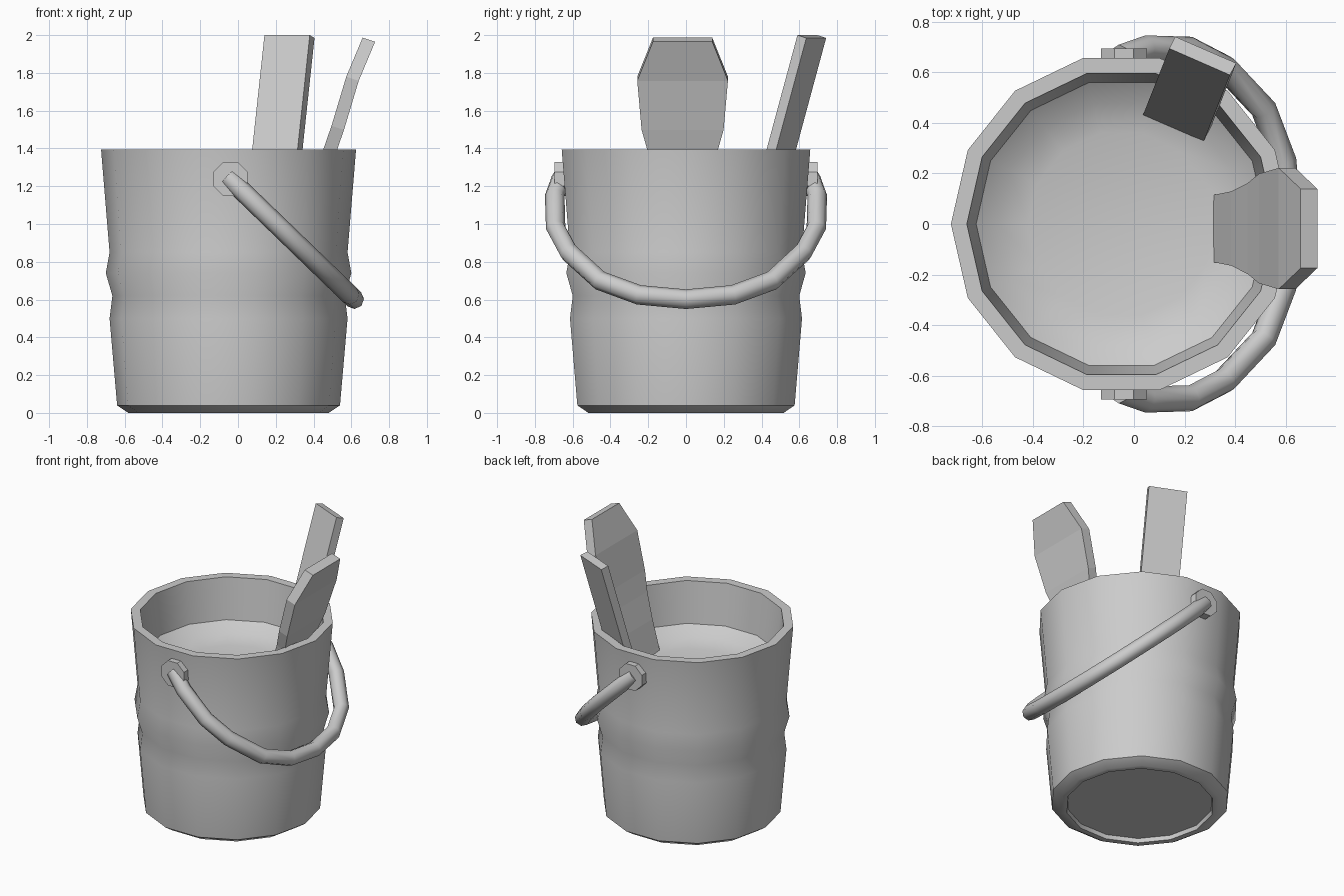
import bpy, bmesh, math
from mathutils import Vector

if "Cube" in bpy.data.objects:
    bpy.data.objects.remove(bpy.data.objects["Cube"])

CX = -0.05


def make_object(name, bm, angle=None):
    bmesh.ops.recalc_face_normals(bm, faces=bm.faces)
    mesh = bpy.data.meshes.new(name)
    bm.to_mesh(mesh)
    bm.free()
    obj = bpy.data.objects.new(name, mesh)
    bpy.context.collection.objects.link(obj)
    if angle:
        bpy.ops.object.select_all(action='DESELECT')
        obj.select_set(True)
        bpy.context.view_layer.objects.active = obj
        bpy.ops.object.shade_smooth_by_angle(angle=math.radians(angle))
    return obj


def skin(bm, rings, fan_end=None):
    """Bridge equal-sized rings of points; cap the start, and cap or fan the end."""
    loops = [[bm.verts.new(p) for p in ring] for ring in rings]
    n = len(loops[0])
    for a, b in zip(loops, loops[1:]):
        for i in range(n):
            j = (i + 1) % n
            bm.faces.new((a[i], a[j], b[j], b[i]))
    bm.faces.new(loops[0])
    if fan_end:
        tip = bm.verts.new(fan_end)
        for i in range(n):
            bm.faces.new((loops[-1][i], loops[-1][(i + 1) % n], tip))
    else:
        bm.faces.new(loops[-1])


def circle(r, z, n=14):
    return [(CX + r * math.cos(math.tau * i / n), r * math.sin(math.tau * i / n), z)
            for i in range(n)]


# Bucket: recessed base, dented wall, flat rim, filled interior
profile = [(.485, .03), (.49, 0), (.53, 0), (.59, .04), (.63, .50), (.615, .62),
           (.65, .74), (.63, .85), (.675, 1.395), (.612, 1.395), (.575, 1.10),
           (.49, 1.04), (.37, 1.01)]
bm = bmesh.new()
skin(bm, [circle(r, z) for r, z in profile], fan_end=(CX, 0, 1.0))
make_object("bucket", bm, 35)

# Handle mounts: eight-sided discs on both sides
for side, name in ((-1, "front_handle_mount"), (1, "back_handle_mount")):
    bm = bmesh.new()
    rings = []
    for y in (.62, .695):
        rings.append([(-.04 + .098 * math.cos(math.tau * (i + .5) / 8), side * y,
                       1.238 + .098 * math.sin(math.tau * (i + .5) / 8)) for i in range(8)])
    skin(bm, rings)
    make_object(name, bm)

# Handle: tube swept along a mirrored path in a slanted plane
half = [(.66, 1.245), (.695, 1.15), (.69, .98), (.62, .85), (.455, .70), (.25, .625)]
path_yz = [(-y, z) for y, z in half] + [(0, .602)] + half[::-1]
path = [Vector((-.04 + (1.235 - z) * 1.035, y, z)) for y, z in path_yz]
normal = Vector((.63, 0, .66)).normalized()
rings = []
for k, p in enumerate(path):
    tangent = (path[min(k + 1, len(path) - 1)] - path[max(k - 1, 0)]).normalized()
    across = tangent.cross(normal).normalized()
    rings.append([p + .052 * (math.cos(math.tau * i / 8) * normal
                              + math.sin(math.tau * i / 8) * across) for i in range(8)])
bm = bmesh.new()
skin(bm, rings)
make_object("handle", bm, 50)

# Plank: leaning flat bar standing in the fill
top = [Vector(p) for p in ((.14, .695, 2.0), (.38, .59, 2.0), (.405, .637, 1.985), (.163, .742, 1.985))]
lean = Vector((.107, .27, 1)) * 1.05
bm = bmesh.new()
skin(bm, [top, [p - lean for p in top]])
make_object("plank", bm)

# Paddle: tapered blade, one cross-section per height (half width, front x, z)
sections = [(.13, .30, .97), (.135, .325, 1.04), (.147, .385, 1.22), (.18, .45, 1.39),
            (.217, .495, 1.52), (.24, .573, 1.78), (.157, .66, 1.987)]
bm = bmesh.new()
rings = []
for h, x, z in sections:
    rings.append([(x, -.018 - h, z), (x, -.018 + h, z),
                  (x + .066, -.018 + h, z - .022), (x + .066, -.018 - h, z - .022)])
skin(bm, rings)
make_object("paddle", bm)
